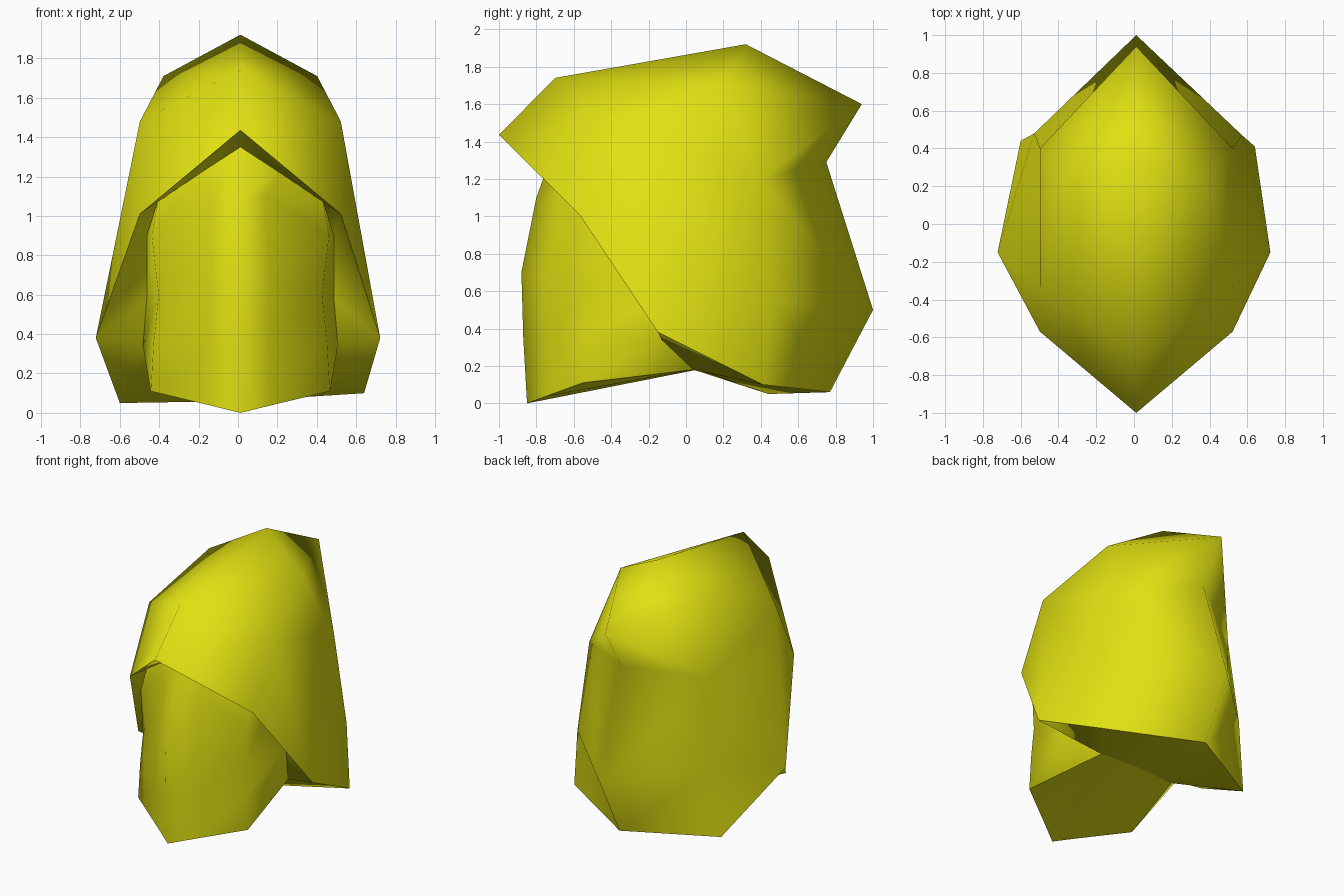
import bpy, bmesh

if "Cube" in bpy.data.objects:
    bpy.data.objects.remove(bpy.data.objects["Cube"])

yellow = bpy.data.materials.new("yellow")
yellow.diffuse_color = (0.75, 0.75, 0.006, 1)
yellow.use_nodes = True
yellow.node_tree.nodes["Principled BSDF"].inputs["Base Color"].default_value = yellow.diffuse_color

# The left half is very slightly uneven at the lower back corner
LEFT_SHIFT = {"s6": (0.04, 0.03, -0.05), "s5": (0.02, 0.01, 0)}
WIDE = {"w", "s6"}      # hem points that stay centred
OFFSET = 0.012          # everything else leans slightly to the right


def mirrored_mesh(name, points, faces, face_down=False):
    """Build right-half faces and their mirror image, sharing centre points."""
    bm = bmesh.new()
    right, left = {}, {}
    for key in sorted({k for f in faces for k in f}):
        x, y, z = points[key]
        off = 0 if key in WIDE else OFFSET
        right[key] = left[key] = bm.verts.new((x + off, y, z))
        if x > 0:
            dx, dy, dz = LEFT_SHIFT.get(key, (0, 0, 0))
            left[key] = bm.verts.new((-x + off + dx, y + dy, z + dz))
    for f in faces:
        bm.faces.new([right[k] for k in f])
        bm.faces.new([left[k] for k in reversed(f)])
    bm.normal_update()
    for f in bm.faces:
        f.smooth = True
        if face_down and f.normal.z > 0:
            f.normal_flip()
    me = bpy.data.meshes.new(name)
    bm.to_mesh(me)
    bm.free()
    me.materials.append(yellow)
    ob = bpy.data.objects.new(name, me)
    bpy.context.collection.objects.link(ob)


pts = {
    # Hood: centre line c0-c6 from front peak to back hem, then side points
    "c0": (0, -1.0, 1.435), "c1": (0, -0.70, 1.74), "c2": (0, 0.32, 1.92),
    "c3": (0, 0.94, 1.60), "c4": (0, 0.75, 1.29), "c5": (0, 1.0, 0.50),
    "c6": (0, 0.77, 0.06),
    "s0": (0.51, -0.57, 1.01), "s1": (0.51, -0.34, 1.48),
    "s2": (0.39, 0.20, 1.71), "s3": (0.51, 0.40, 1.20),
    "s5": (0.56, 0.47, 0.55), "s6": (0.64, 0.41, 0.10),
    "w": (0.722, -0.15, 0.38),
    # Guard: front ridge
    "r0": (0, -.85, 0), "r1": (0, -.87, .35), "r2": (0, -.88, .70),
    "r3": (0, -.80, 1.10), "r4": (0, -.71, 1.35),
    # Guard: shallow hollow beside the ridge
    "m0": (.15, -.75, .037), "m1": (.15, -.755, .35), "m2": (.15, -.76, .68),
    "m3": (.13, -.69, 1.10), "m4": (.2, -.62, 1.22),
    # Guard: cheek corner
    "k0": (.455, -.55, .11), "k1": (.44, -.55, .36), "k2": (.415, -.55, .60),
    "k3": (.45, -.53, .90), "k4": (.42, -.50, 1.07),
    # Guard: rear edge where it meets the hood, and bottom rear points
    "i1": (.475, -.36, .90), "i2": (.475, -.13, .58), "i3": (.495, -.13, .34),
    "q": (.31, .04, .18), "d": (0, .06, .18),
}

mirrored_mesh("hood", pts, [
    ("c0", "s0", "s1", "c1"), ("c1", "s1", "s2"), ("c1", "s2", "c2"),
    ("c2", "s2", "c3"), ("s2", "s3", "c3"), ("c3", "s3", "c4"),
    ("c4", "s3", "c5"), ("s3", "s5", "c5"), ("c5", "s5", "c6"),
    ("c6", "s5", "s6"), ("s0", "w", "s1"), ("s1", "s3", "s2"),
    ("s1", "s5", "s3"), ("s1", "w", "s5"), ("w", "s6", "s5"),
])

# Underside of the hood, from its rim in to the guard
mirrored_mesh("hood_underside", pts, [
    ("c0", "r4", "m4"), ("c0", "m4", "s0"), ("m4", "k4", "s0"),
    ("s0", "k4", "i1"), ("s0", "i1", "w"), ("i1", "i2", "w"),
    ("w", "i2", "i3"), ("w", "i3", "s6"), ("i3", "q", "s6"),
    ("q", "d", "s6"), ("d", "c6", "s6"),
], face_down=True)

# Face guard: front panels, then the cheek sides running back to the rim
front = [(a + str(j), b + str(j), b + str(j + 1), a + str(j + 1))
         for a, b in ("rm", "mk") for j in range(4)]
mirrored_mesh("face_guard", pts, front + [
    ("k0", "q", "i3"), ("k0", "i3", "k1"), ("k1", "i3", "i2", "k2"),
    ("k2", "i2", "i1", "k3"), ("k3", "i1", "k4"),
])

# Closed bottom of the face guard, with a keel along the centre
mirrored_mesh("guard_bottom", pts, [
    ("r0", "d", "m0"), ("m0", "d", "q", "k0"),
], face_down=True)
